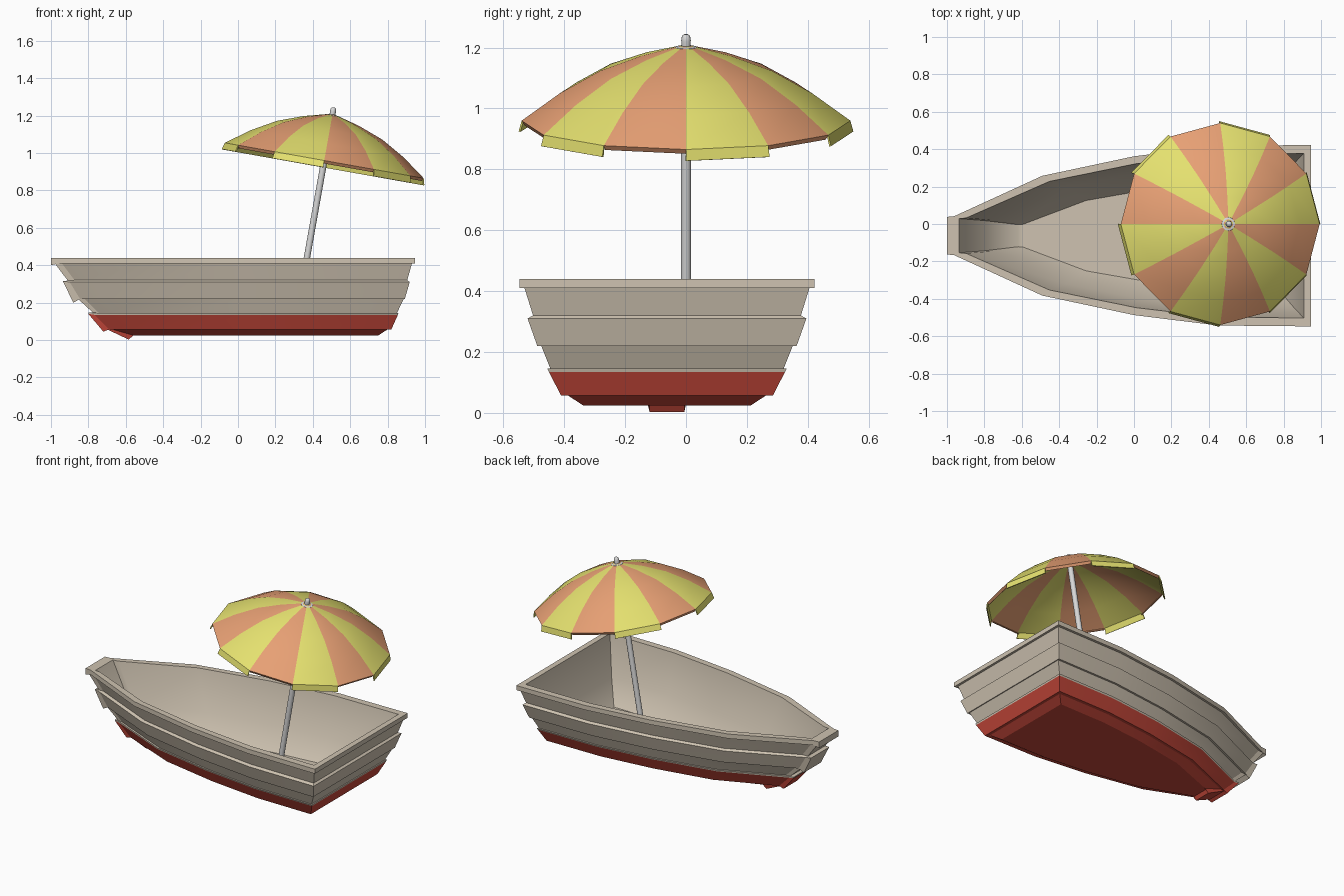
import bpy, bmesh, math
from mathutils import Matrix

if "Cube" in bpy.data.objects:
    bpy.data.objects.remove(bpy.data.objects["Cube"])


def material(name, rgb):
    m = bpy.data.materials.new(name)
    m.diffuse_color = (*rgb, 1)
    m.use_nodes = True
    m.node_tree.nodes["Principled BSDF"].inputs["Base Color"].default_value = m.diffuse_color
    return m


WOOD = material("weathered_wood", (0.62, 0.545, 0.44))
RED = material("hull_red", (0.57, 0.065, 0.043))
YELLOW = material("canopy_yellow", (0.78, 0.75, 0.16))
ORANGE = material("canopy_orange", (0.82, 0.36, 0.18))
METAL = material("pole_grey", (0.68, 0.68, 0.68))
PALE = material("collar_pale_grey", (0.75, 0.75, 0.78))

BOAT_Y = -0.0625
# plan outline: (fraction of length from bow, fraction of half width)
PLAN = [(0, .207), (.02, .215), (.262, .66), (.514, .875), (.745, .99), (1, 1)]


def smooth_by_angle(ob, degrees):
    bpy.ops.object.select_all(action='DESELECT')
    ob.select_set(True)
    bpy.context.view_layer.objects.active = ob
    bpy.ops.object.shade_smooth_by_angle(angle=math.radians(degrees))


def finish(name, bm, mats, matrix=Matrix()):
    me = bpy.data.meshes.new(name)
    bm.transform(matrix)
    bm.to_mesh(me)
    bm.free()
    ob = bpy.data.objects.new(name, me)
    bpy.context.collection.objects.link(ob)
    for m in mats:
        me.materials.append(m)
    return ob


def bridge(bm, a, b):
    n = len(a)
    for j in range(n):
        k = (j + 1) % n
        bm.faces.new((a[j], a[k], b[k], b[j]))


def hull_part(name, levels, mat, cap=None, smooth=20):
    """Loft boat outlines; level = (z, z at bow, half width, stern x, bow x)."""
    bm = bmesh.new()
    rings = []
    for z, zb, w, stern, bow in levels:
        pts = [(bow + t * (stern - bow), -w * f, zb if t == 0 else z) for t, f in PLAN]
        pts += [(x, -y, zz) for x, y, zz in reversed(pts)]
        rings.append([bm.verts.new((x, y + BOAT_Y, zz)) for x, y, zz in pts])
    for a, b in zip(rings, rings[1:]):
        bridge(bm, a, b)
    if cap == 'bottom':
        bm.faces.new(list(reversed(rings[0])))
    elif cap == 'floor':
        bm.faces.new(rings[-1])
    smooth_by_angle(finish(name, bm, [mat]), smooth)


# red lower planks and bottom
RED_TOP = (.135, .14, .388, .855, -.80)
hull_part("hull_bottom", [
    (.025, .025, .276, .75, -.57), (.025, .003, .276, .75, -.585),
    (.057, .057, .325, .80, -.70), (.057, .045, .348, .82, -.72), RED_TOP],
    RED, 'bottom')

# overlapping bare wood planks
PLANK_TOP = (.41, .41, .468, .93, -.98)
hull_part("hull_planks", [
    RED_TOP, (.145, .147, .393, .858, -.80), (.145, .147, .383, .85, -.776),
    (.22, .22, .413, .886, -.855), (.22, .20, .426, .892, -.88),
    (.31, .315, .458, .918, -.937), (.32, .318, .44, .905, -.91), PLANK_TOP], WOOD)

# gunwale rim
RIM_INNER = (.44, .44, .44, .908, -.935)
hull_part("rim", [
    PLANK_TOP, (.41, .40, .485, .945, -1), (.44, .44, .485, .945, -1), RIM_INNER], WOOD)

# inside walls and floor
hull_part("interior", [
    RIM_INNER, (.18, .18, .39, .86, -.80), (.05, .05, .285, .77, -.62)],
    WOOD, 'floor', smooth=45)

# umbrella frame: origin at the canopy peak, local z along the tilted pole
TILT = Matrix.Translation((.505, 0, 1.206)) @ Matrix.Rotation(math.radians(10.1), 4, 'Y')


def lathe(name, profile, sides, mat):
    """Closed turned part from (radius, height) points, bottom to top."""
    bm = bmesh.new()
    rings = [[bm.verts.new((r * math.cos(math.tau * i / sides),
                            r * math.sin(math.tau * i / sides), h))
              for i in range(sides)] for r, h in profile]
    for a, b in zip(rings, rings[1:]):
        bridge(bm, a, b)
    bm.faces.new(list(reversed(rings[0])))
    bm.faces.new(rings[-1])
    smooth_by_angle(finish(name, bm, [mat], TILT), 50)


lathe("pole", [(.017, -1.165), (.017, -.005)], 10, METAL)
lathe("collar", [(.038, -.010), (.036, -.004), (.015, 0)], 12, PALE)
lathe("finial", [(.015, -.004), (.0165, .018), (.014, .032), (.007, .038)], 10, METAL)

# canopy: twelve panels in alternating colours, each with its own short flap
bm = bmesh.new()
SIDES = 12
EDGE_R, EDGE_H = .54, -.25


def spoke(i, r, h):
    a = math.tau * i / SIDES
    return bm.verts.new((r * math.cos(a), r * math.sin(a), h))


profile = [(EDGE_R, EDGE_H), (.415, -.159), (.285, -.085), (.15, -.035), (.018, 0)]
rings = [[spoke(i, r, h) for i in range(SIDES)] for r, h in profile]
for i in range(SIDES):
    j = (i + 1) % SIDES
    dr, dh = (.010, -.036) if i % 2 == 0 else (-.010, -.016)
    flap = [spoke(k, EDGE_R + dr, EDGE_H + dh) for k in (i, j)]
    columns = [flap] + [[ring[i], ring[j]] for ring in rings]
    for (a, b), (c, d) in zip(columns, columns[1:]):
        f = bm.faces.new((a, b, d, c))
        f.material_index = i % 2
canopy = finish("canopy", bm, [YELLOW, ORANGE], TILT)
solid = canopy.modifiers.new("cloth_thickness", 'SOLIDIFY')
solid.thickness = .006
solid.offset = -1
# thickness is applied first so the smoothing sees the real cloth edges
bpy.context.view_layer.objects.active = canopy
bpy.ops.object.modifier_apply(modifier=solid.name)
smooth_by_angle(canopy, 30)
